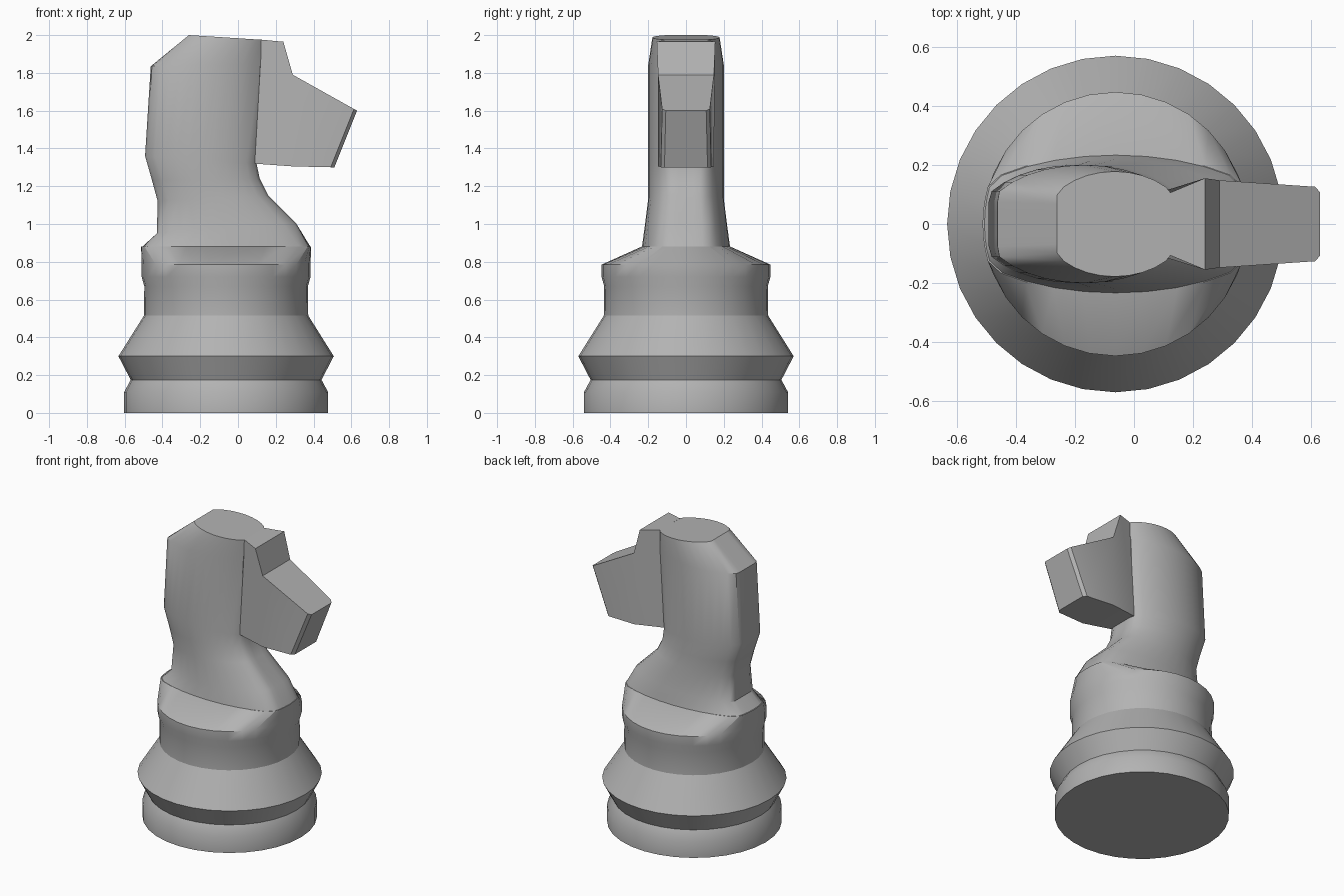
import bpy, bmesh, math

if "Cube" in bpy.data.objects:
    bpy.data.objects.remove(bpy.data.objects["Cube"])

CX = -0.063   # axis of the turned base
N = 32

grey = bpy.data.materials.new("plain grey")
grey.diffuse_color = (0.45, 0.45, 0.45, 1)
grey.use_nodes = True
grey.node_tree.nodes["Principled BSDF"].inputs["Base Color"].default_value = grey.diffuse_color


def finish(name, bm, angle=30):
    bmesh.ops.remove_doubles(bm, verts=bm.verts, dist=1e-5)
    bmesh.ops.recalc_face_normals(bm, faces=bm.faces)
    me = bpy.data.meshes.new(name)
    bm.to_mesh(me)
    bm.free()
    me.materials.append(grey)
    ob = bpy.data.objects.new(name, me)
    bpy.context.collection.objects.link(ob)
    bpy.ops.object.select_all(action='DESELECT')
    ob.select_set(True)
    bpy.context.view_layer.objects.active = ob
    bpy.ops.object.shade_smooth_by_angle(angle=math.radians(angle))
    return ob


def loft(name, rings, angle=30):
    bm = bmesh.new()
    loops = [[bm.verts.new(p) for p in r] for r in rings]
    for a, b in zip(loops, loops[1:]):
        for i in range(N):
            j = (i + 1) % N
            bm.faces.new((a[i], a[j], b[j], b[i]))
    bm.faces.new(loops[0][::-1])
    bm.faces.new(loops[-1])
    return finish(name, bm, angle)


def circle(r, z):
    return [(CX + r * math.cos(2 * math.pi * i / N),
             r * math.sin(2 * math.pi * i / N), z) for i in range(N)]


def section(xl, zl, xr, zr, hy, k, rmax=9):
    """Tilted oval with flattened front and back ends."""
    pts = []
    for i in range(N):
        t = 2 * math.pi * i / N
        u = max(-1, min(1, math.cos(t) / k))
        x = (xl + xr) / 2 + u * (xr - xl) / 2
        y = hy * math.sin(t)
        s = min(1, rmax / math.hypot(x - CX, y))
        pts.append((CX + (x - CX) * s, y * s, (zl + zr) / 2 + u * (zr - zl) / 2))
    return pts


# turned base and the collar
base = [(0.54, 0), (0.54, 0.11), (0.505, 0.175), (0.57, 0.30),
        (0.435, 0.515), (0.433, 0.67), (0.447, 0.72), (0.447, 0.785)]
rings = [circle(r, z) for r, z in base]
rings.append(section(-0.513, 0.88, 0.387, 0.88, 0.235, 0.82, 0.45))
loft("base", rings)

# neck and back of the head
loft("neck", [
    section(-0.513, 0.875, 0.387, 0.875, 0.234, 0.82, 0.449),
    section(-0.43, 0.95, 0.31, 1.00, 0.22, 0.86),
    section(-0.425, 1.12, 0.16, 1.15, 0.20, 0.88),
    section(-0.455, 1.23, 0.115, 1.24, 0.20, 0.88),
    section(-0.492, 1.36, 0.098, 1.32, 0.20, 0.86),
    section(-0.462, 1.835, 0.125, 1.85, 0.20, 0.85),
    section(-0.26, 2.0, 0.13, 1.975, 0.178, 0.80),
], 35)

# muzzle: side outline (x, z, half width)
outline = [(0.12, 1.976, 0.105), (0.24, 1.965, 0.155), (0.29, 1.79, 0.148),
           (0.63, 1.60, 0.125), (0.51, 1.30, 0.132), (0.29, 1.305, 0.147),
           (0.08, 1.32, 0.105)]
bm = bmesh.new()
sides = [[bm.verts.new((x, s * w, z)) for x, z, w in outline] for s in (-1, 1)]
n = len(outline)
for v in sides:
    bm.faces.new((v[0], v[1], v[2], v[5], v[6]))
    bm.faces.new((v[2], v[3], v[4], v[5]))
for i in range(n):
    j = (i + 1) % n
    bm.faces.new((sides[0][i], sides[0][j], sides[1][j], sides[1][i]))
bmesh.ops.recalc_face_normals(bm, faces=bm.faces)
nose = [bm.edges.get((v[3], v[4])) for v in sides]
bmesh.ops.bevel(bm, geom=nose, offset=0.018, segments=1, affect='EDGES')
finish("muzzle", bm, 28)
